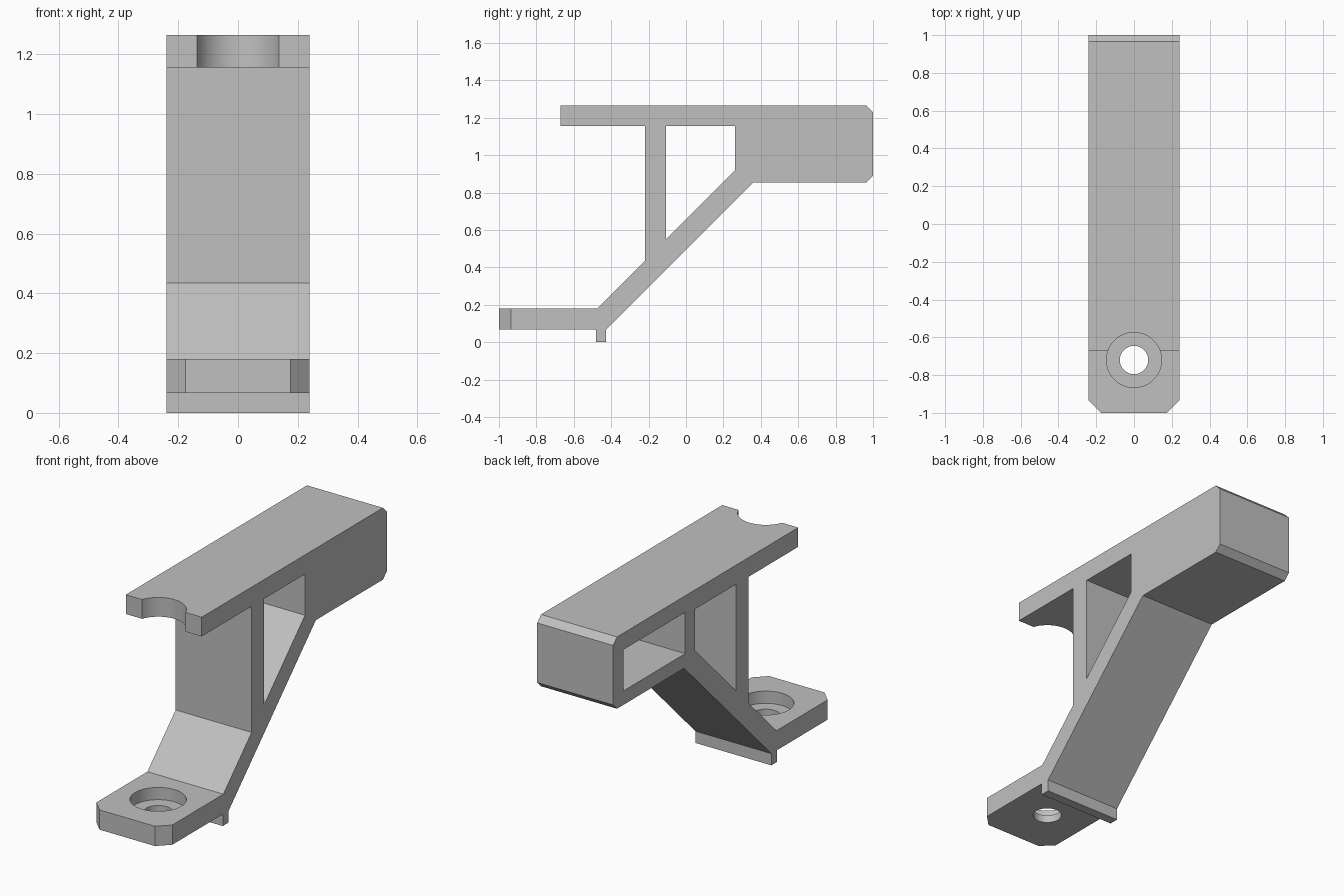
import bpy
import bmesh
from mathutils import Matrix, Vector

cube = bpy.data.objects.get("Cube")
if cube:
    bpy.data.objects.remove(cube, do_unlink=True)

HALF = 0.24          # half the width of the bracket
BOLT_Y = -0.72       # axis of the bolt hole

grey = bpy.data.materials.new("plain grey")
grey.use_nodes = True
colour = (0.53, 0.53, 0.53, 1)
grey.diffuse_color = colour
grey.node_tree.nodes["Principled BSDF"].inputs["Base Color"].default_value = colour


def make_object(name, bm):
    bmesh.ops.recalc_face_normals(bm, faces=bm.faces)
    mesh = bpy.data.meshes.new(name)
    bm.to_mesh(mesh)
    bm.free()
    mesh.materials.append(grey)
    obj = bpy.data.objects.new(name, mesh)
    bpy.context.collection.objects.link(obj)
    return obj


def prism(name, points, start, end, axis="x"):
    """Extrude a (y, z) outline along x, or an (x, y) outline along z."""
    bm = bmesh.new()
    place = (lambda a, b: (start, a, b)) if axis == "x" else (lambda a, b: (a, b, start))
    face = bm.faces.new([bm.verts.new(place(a, b)) for a, b in points])
    step = Vector((end - start, 0, 0)) if axis == "x" else Vector((0, 0, end - start))
    new = bmesh.ops.extrude_face_region(bm, geom=[face])["geom"]
    bmesh.ops.translate(bm, vec=step, verts=[v for v in new if isinstance(v, bmesh.types.BMVert)])
    return make_object(name, bm)


def cylinder(name, radius, bottom, top):
    bm = bmesh.new()
    bmesh.ops.create_cone(bm, cap_ends=True, segments=64, radius1=radius, radius2=radius,
                          depth=top - bottom,
                          matrix=Matrix.Translation((0, BOLT_Y, (bottom + top) / 2)))
    return make_object(name, bm)


# Side outline: foot, locating lip, diagonal arm, rear block, top plate, upright
bracket = prism("bracket", [
    (-1, 0.067), (-0.48, 0.067), (-0.48, 0), (-0.427, 0), (-0.427, 0.067),
    (0.36, 0.855), (0.965, 0.855), (1, 0.89), (1, 1.23), (0.965, 1.265),
    (-0.67, 1.265), (-0.67, 1.155), (-0.22, 1.155), (-0.22, 0.435),
    (-0.475, 0.18), (-1, 0.18)], -HALF, HALF)

cutters = [
    # Opening between the upright and the rear block
    prism("window_cutter", [(-0.107, 1.155), (-0.107, 0.55), (0.262, 0.92), (0.262, 1.155)], -1, 1),
    # Pocket in the right side of the rear block
    prism("pocket_cutter", [(0.35, 0.935), (0.905, 0.935), (0.905, 1.17), (0.35, 1.17)], -1, 0.15),
    # Bolt head recess, which also notches the top plate, and the bolt hole
    cylinder("recess_cutter", 0.146, 0.11, 1.5),
    cylinder("bolt_hole_cutter", 0.075, -0.1, 0.5),
]
# Clipped front corners of the foot
for side in (-1, 1):
    corner = [(side * 0.175, -1), (side * 0.175, -1.1), (side * 0.34, -1.1),
              (side * 0.34, -0.935), (side * HALF, -0.935)]
    cutters.append(prism("corner_cutter", corner, -0.1, 0.5, "z"))

for cutter in cutters:
    cut = bracket.modifiers.new(cutter.name, "BOOLEAN")
    cut.operation = "DIFFERENCE"
    cut.solver = "EXACT"
    cut.object = cutter
    cutter.hide_render = True

# Apply the cuts and remove the cutters
bpy.context.view_layer.objects.active = bracket
bracket.select_set(True)
for cut in list(bracket.modifiers):
    bpy.ops.object.modifier_apply(modifier=cut.name)
for cutter in cutters:
    bpy.data.objects.remove(cutter, do_unlink=True)
bpy.ops.object.shade_smooth_by_angle()
